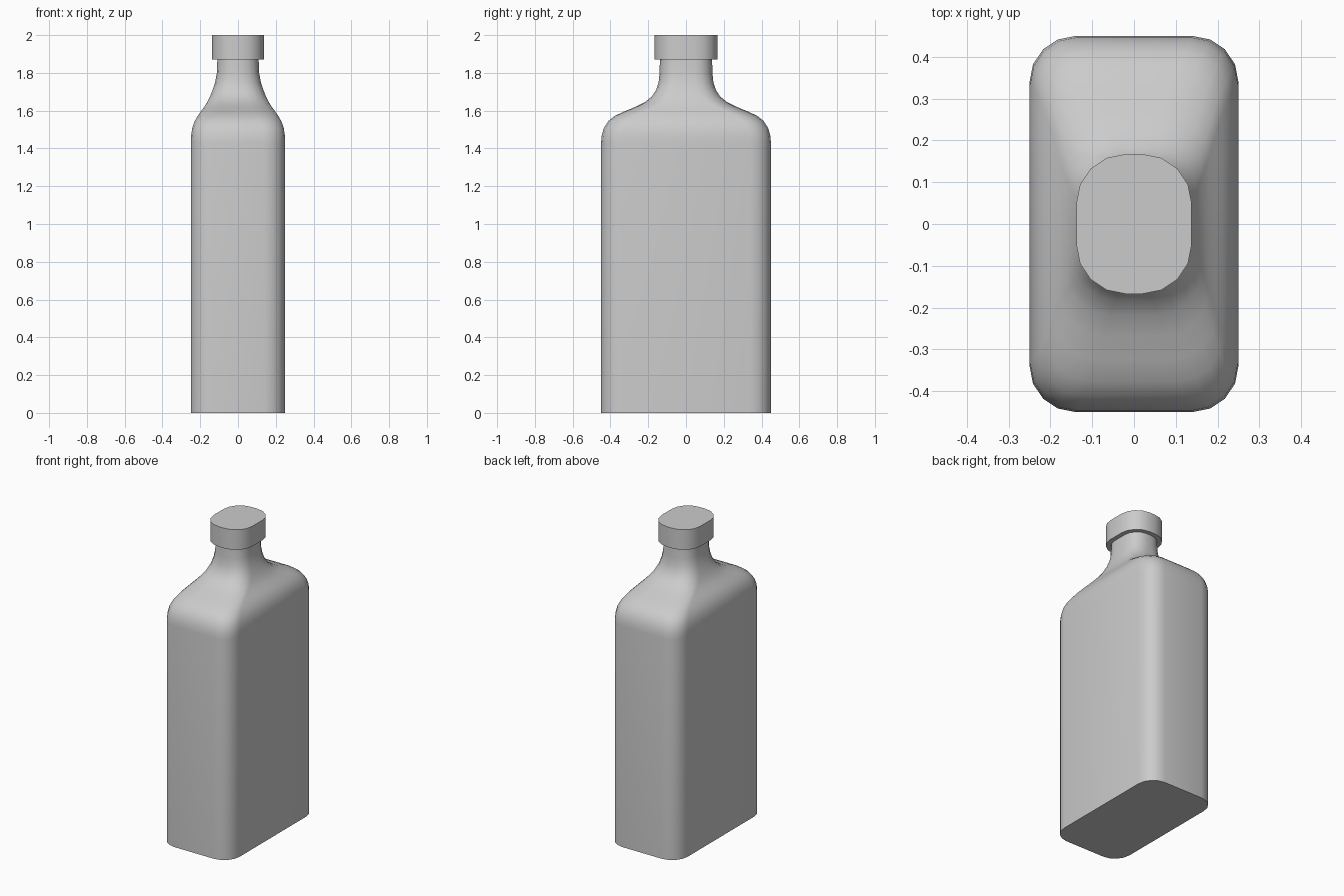
import bpy, bmesh, math

if "Cube" in bpy.data.objects:
    bpy.data.objects.remove(bpy.data.objects["Cube"])


def ring(hx, hy, r, z, seg=4):
    """Rounded rectangle cross-section, five points per corner."""
    pts = []
    for q, (sx, sy) in enumerate([(1, 1), (-1, 1), (-1, -1), (1, -1)]):
        for i in range(seg + 1):
            a = math.pi / 2 * (q + i / seg)
            pts.append((sx * (hx - r) + r * math.cos(a),
                        sy * (hy - r) + r * math.sin(a), z))
    return pts


def loft(name, sections):
    """Skin a stack of (half width, half depth, corner radius, z) sections."""
    bm = bmesh.new()
    rings = [[bm.verts.new(p) for p in ring(*s)] for s in sections]
    for lo, hi in zip(rings, rings[1:]):
        n = len(lo)
        for i in range(n):
            j = (i + 1) % n
            bm.faces.new((lo[i], lo[j], hi[j], hi[i]))
    bm.faces.new(rings[0][::-1])
    bm.faces.new(rings[-1])
    me = bpy.data.meshes.new(name)
    bm.to_mesh(me)
    bm.free()
    ob = bpy.data.objects.new(name, me)
    bpy.context.collection.objects.link(ob)
    bpy.ops.object.select_all(action='DESELECT')
    bpy.context.view_layer.objects.active = ob
    ob.select_set(True)
    bpy.ops.object.shade_smooth_by_angle(angle=math.radians(50))
    return ob


# Bottle body, sloping shoulders and neck
loft("bottle", [
    (0.25, 0.45, 0.11, 0.0),
    (0.25, 0.45, 0.11, 1.43),
    (0.248, 0.446, 0.11, 1.47),
    (0.242, 0.434, 0.11, 1.51),
    (0.229, 0.411, 0.11, 1.545),
    (0.213, 0.376, 0.11, 1.573),
    (0.196, 0.325, 0.11, 1.597),
    (0.179, 0.268, 0.108, 1.62),
    (0.163, 0.218, 0.105, 1.645),
    (0.148, 0.181, 0.102, 1.675),
    (0.134, 0.158, 0.098, 1.71),
    (0.121, 0.145, 0.094, 1.75),
    (0.112, 0.14, 0.092, 1.80),
    (0.109, 0.138, 0.091, 1.88),
])

# Flat cap
loft("cap", [(0.138, 0.167, 0.117, 1.87), (0.138, 0.167, 0.117, 2.0)])
